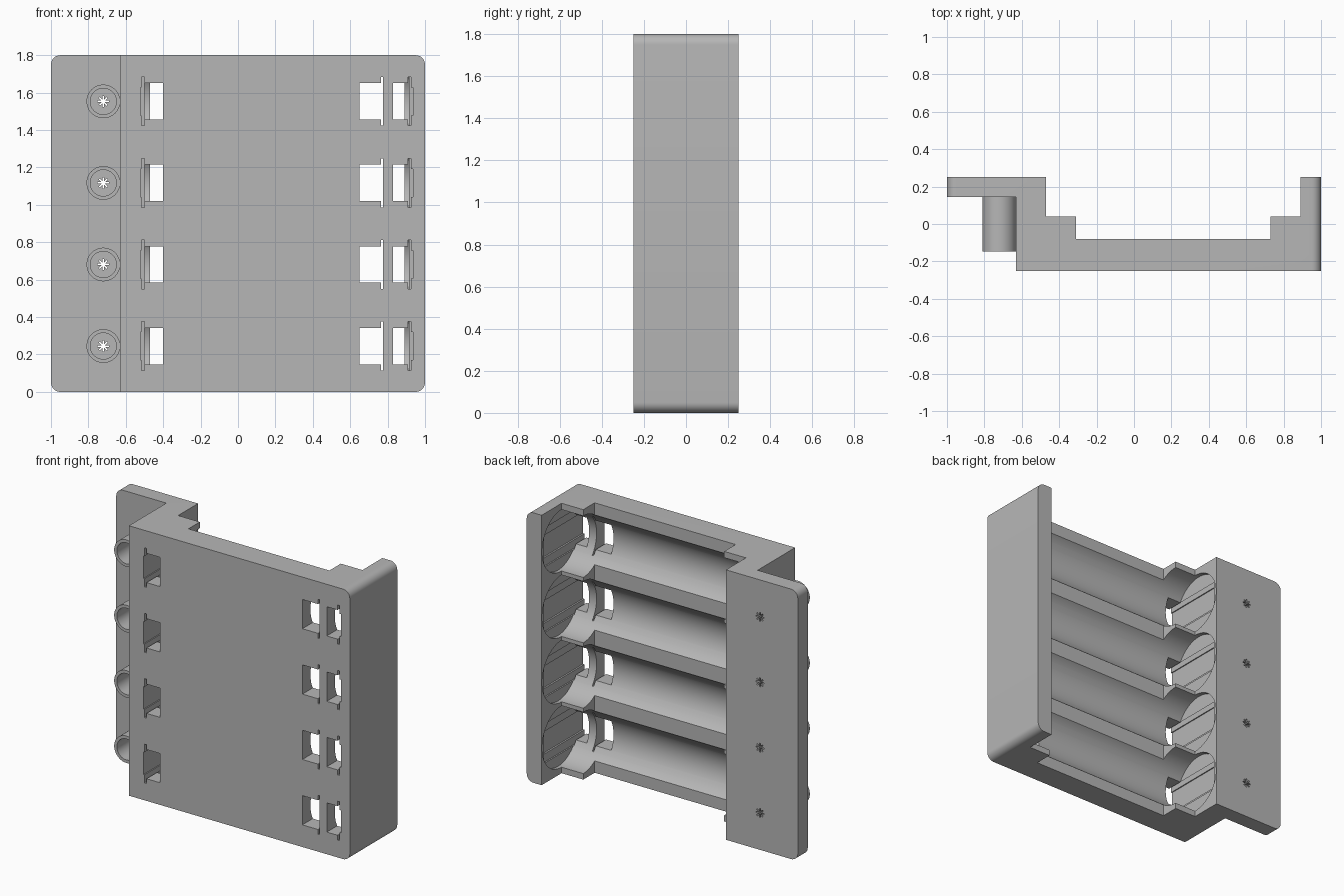
import bpy, bmesh, math
from mathutils import Matrix, Vector

cube = bpy.data.objects.get("Cube")
if cube:
    bpy.data.objects.remove(cube, do_unlink=True)

HEIGHT = 1.8
CELLS = [0.245 + 0.436 * i for i in range(4)]

grey = bpy.data.materials.new("light_grey_plastic")
grey.use_nodes = True
colour = (0.47, 0.47, 0.47, 1)
grey.diffuse_color = colour
grey.node_tree.nodes["Principled BSDF"].inputs["Base Color"].default_value = colour


def finish(name, bm):
    bmesh.ops.recalc_face_normals(bm, faces=bm.faces)
    mesh = bpy.data.meshes.new(name)
    bm.to_mesh(mesh)
    bm.free()
    mesh.materials.append(grey)
    obj = bpy.data.objects.new(name, mesh)
    bpy.context.collection.objects.link(obj)
    return obj


def box(name, x0, x1, y0, y1, z0, z1, turn=0):
    bm = bmesh.new()
    place = Matrix.Translation(((x0 + x1) / 2, (y0 + y1) / 2, (z0 + z1) / 2))
    size = Matrix.Diagonal((x1 - x0, y1 - y0, z1 - z0, 1))
    bmesh.ops.create_cube(bm, size=1, matrix=place @ Matrix.Rotation(turn, 4, "Y") @ size)
    return finish(name, bm)


def cylinder(name, start, end, radius, sides=64):
    start, end = Vector(start), Vector(end)
    axis = end - start
    bm = bmesh.new()
    bmesh.ops.create_cone(
        bm, cap_ends=True, segments=sides, radius1=radius, radius2=radius, depth=axis.length,
        matrix=Matrix.Translation((start + end) / 2) @ axis.to_track_quat("Z", "Y").to_matrix().to_4x4())
    return finish(name, bm)


def combine(target, other, operation):
    other.hide_render = True
    mod = target.modifiers.new("combine", "BOOLEAN")
    mod.operation = operation
    mod.solver = "EXACT"
    mod.object = other
    bpy.context.view_layer.objects.active = target
    bpy.ops.object.modifier_apply(modifier=mod.name)
    bpy.data.objects.remove(other, do_unlink=True)


# Stepped tray profile, extruded upward, with rounded outer corners
profile = [(-1, .25), (-.47, .25), (-.47, .04), (-.31, .04), (-.31, -.08), (.73, -.08), (.73, .04),
           (.89, .04), (.89, .25), (1, .25), (1, -.25), (-.63, -.25), (-.63, .145), (-1, .145)]
bm = bmesh.new()
face = bm.faces.new([bm.verts.new((x, y, 0)) for x, y in profile])
grown = bmesh.ops.extrude_face_region(bm, geom=[face])["geom"]
bmesh.ops.translate(bm, vec=(0, 0, HEIGHT), verts=[v for v in grown if isinstance(v, bmesh.types.BMVert)])
corners = [e for e in bm.edges
           if all(abs(v.co.x) > .99 for v in e.verts) and e.verts[0].co.z == e.verts[1].co.z]
bmesh.ops.bevel(bm, geom=corners, offset=.05, segments=8, profile=.5, affect="EDGES")
holder = finish("battery_holder", bm)

# Cell channels, contact slots and windows (start x, end x, half height)
slots = [(-.5, -.4, .0975), (-.515, -.5, .13), (-.522, -.51, .075),
         (.65, .77, .0975), (.765, .775, .13),
         (.83, .915, .0975), (.91, .924, .13), (.92, .935, .075)]
for z in CELLS:
    combine(holder, cylinder("channel_cutter", (-.5, .04, z), (.915, .04, z), .205), "DIFFERENCE")
    for x0, x1, half in slots:
        combine(holder, box("slot_cutter", x0, x1, -.3, .19, z - half, z + half), "DIFFERENCE")

# Hollow mounting tubes with star-shaped screw holes through the flange
for z in CELLS:
    combine(holder, cylinder("tube", (-.72, -.148, z), (-.72, .16, z), .09, 48), "UNION")
    combine(holder, cylinder("tube_cutter", (-.72, -.3, z), (-.72, .145, z), .07, 48), "DIFFERENCE")
    for i in range(4):
        combine(holder, box("star_cutter", -.75, -.69, .1, .3, z - .004, z + .004, i * math.pi / 4),
                "DIFFERENCE")

bpy.ops.object.select_all(action="DESELECT")
holder.select_set(True)
bpy.context.view_layer.objects.active = holder
bpy.ops.object.shade_smooth_by_angle(angle=math.radians(30))
